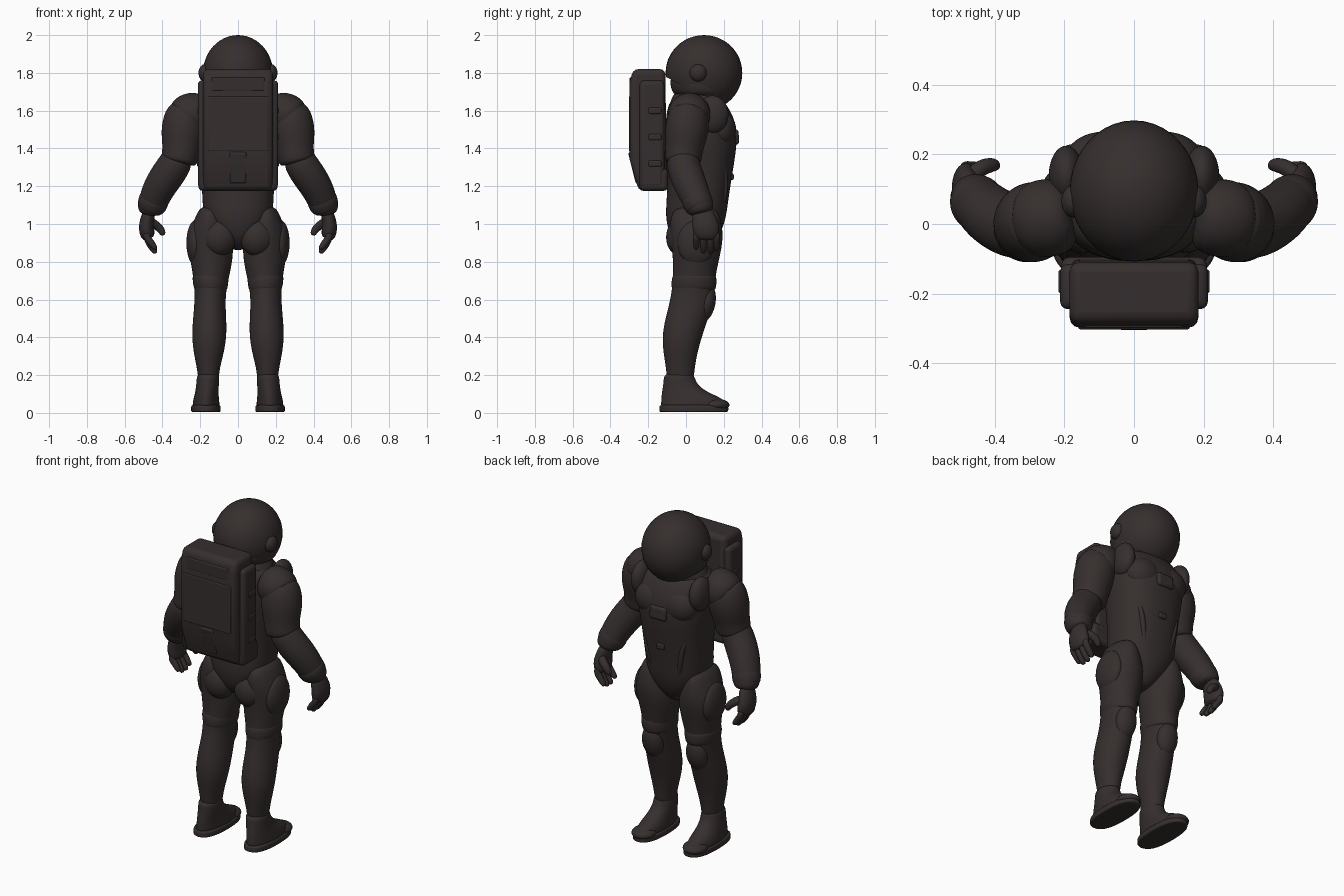
import bpy, bmesh, math
from mathutils import Vector, Matrix

if "Cube" in bpy.data.objects:
    bpy.data.objects.remove(bpy.data.objects["Cube"])

COLOUR = (0.036, 0.028, 0.027, 1)
suit = bpy.data.materials.new("dark_suit")
suit.use_nodes = True
suit.diffuse_color = COLOUR
bsdf = suit.node_tree.nodes["Principled BSDF"]
bsdf.inputs["Base Color"].default_value = COLOUR
bsdf.inputs["Roughness"].default_value = 0.7


def finish(name, bm, mirror=False, subdiv=0, bevel=0):
    """Turn a bmesh in world space into a smooth object with modifiers."""
    bmesh.ops.recalc_face_normals(bm, faces=bm.faces)
    mesh = bpy.data.meshes.new(name)
    bm.to_mesh(mesh)
    bm.free()
    mesh.materials.append(suit)
    obj = bpy.data.objects.new(name, mesh)
    bpy.context.collection.objects.link(obj)
    if bevel:
        mod = obj.modifiers.new("bevel", 'BEVEL')
        mod.width, mod.segments = bevel, 3
    if mirror:
        obj.modifiers.new("mirror", 'MIRROR')
    if subdiv:
        mod = obj.modifiers.new("subdiv", 'SUBSURF')
        mod.levels = mod.render_levels = subdiv
    bpy.ops.object.select_all(action='DESELECT')
    obj.select_set(True)
    bpy.context.view_layer.objects.active = obj
    bpy.ops.object.shade_smooth_by_angle(angle=math.radians(40))
    return obj


def skin(name, loops, mirror=False, subdiv=2):
    """Bridge equal loops of points and cap both ends."""
    bm = bmesh.new()
    rows = [[bm.verts.new(p) for p in loop] for loop in loops]
    n = len(rows[0])
    for a, b in zip(rows, rows[1:]):
        for i in range(n):
            bm.faces.new((a[i], a[(i + 1) % n], b[(i + 1) % n], b[i]))
    bm.faces.new(rows[0])
    bm.faces.new(rows[-1])
    return finish(name, bm, mirror, subdiv)


def loft(name, rings, mirror=False, power=1.0, n=16):
    """Level rings given as x0, x1, y0, y1, z."""
    def bend(v):
        return math.copysign(abs(v) ** power, v)
    loops = []
    for x0, x1, y0, y1, z in rings:
        angles = [math.tau * i / n for i in range(n)]
        loops.append([((x0 + x1) / 2 + (x1 - x0) / 2 * bend(math.cos(a)),
                       (y0 + y1) / 2 + (y1 - y0) / 2 * bend(math.sin(a)), z) for a in angles])
    return skin(name, loops, mirror)


def tube(name, path, mirror=True, flat=1.0, n=12):
    """Round sections of x, y, z, radius set square to the path."""
    pts = [Vector(p[:3]) for p in path]
    loops = []
    for i, p in enumerate(path):
        along = (pts[min(i + 1, len(pts) - 1)] - pts[max(i - 1, 0)]).normalized()
        side = Vector((0, 1, 0)).cross(along).normalized()
        deep = along.cross(side)
        loops.append([pts[i] + p[3] * (flat * side * math.cos(a) + deep * math.sin(a))
                      for a in (math.tau * k / n for k in range(n))])
    return skin(name, loops, mirror)


def box(name, centre, size, bevel, mirror=False, tilt=0):
    bm = bmesh.new()
    bmesh.ops.create_cube(bm, size=1, matrix=Matrix.Translation(centre)
                          @ Matrix.Rotation(math.radians(tilt), 4, 'X') @ Matrix.Diagonal((*size, 1)))
    return finish(name, bm, mirror, bevel=bevel)


def ball(name, centre, radii, mirror=False, tilt=0, cut=None):
    bm = bmesh.new()
    bmesh.ops.create_uvsphere(bm, u_segments=40, v_segments=24, radius=1,
                              matrix=Matrix.Translation(centre)
                              @ Matrix.Rotation(math.radians(tilt), 4, 'X') @ Matrix.Diagonal((*radii, 1)))
    if cut:
        geom = bm.verts[:] + bm.edges[:] + bm.faces[:]
        res = bmesh.ops.bisect_plane(bm, geom=geom, plane_co=cut[0], plane_no=cut[1], clear_inner=True)
        edges = [e for e in res["geom_cut"] if isinstance(e, bmesh.types.BMEdge)]
        bmesh.ops.contextual_create(bm, geom=edges)
    return finish(name, bm, mirror)


# Helmet with a slanted lower rim, ear pods and collar
ball("helmet", (0, 0.095, 1.8), (0.185, 0.203, 0.2), cut=((0, -0.1, 1.775), (0, 0.46, 0.89)))
ball("ear_pod", (0.175, 0.065, 1.8), (0.034, 0.046, 0.046), True)
loft("rear_helmet_rim", [(-.16, .16, -.06, .25, 1.66), (-.18, .18, -.085, .25, 1.72),
                         (-.18, .18, -.09, .24, 1.77), (-.15, .15, -.06, .2, 1.8)])
loft("collar", [(-.19, .19, -.09, .2, 1.58), (-.18, .18, -.09, .21, 1.64),
                (-.15, .15, -.07, .21, 1.69), (-.12, .12, -.03, .18, 1.72)])

# Torso tapering into the crotch
loft("torso", [(-.03, .03, -.0, .1, .86), (-.07, .07, -.06, .15, .9), (-.13, .13, -.095, .19, .96),
               (-.185, .185, -.11, .215, 1.04), (-.19, .19, -.105, .225, 1.12),
               (-.195, .195, -.1, .24, 1.22), (-.205, .205, -.11, .26, 1.34),
               (-.22, .22, -.11, .275, 1.45), (-.22, .22, -.11, .262, 1.55),
               (-.21, .21, -.1, .225, 1.62), (-.15, .15, -.07, .18, 1.68)], power=.85, n=20)
ball("chest_pad", (.09, .18, 1.5), (.11, .085, .1), True)
box("chest_control_box", (0, .255, 1.46), (.11, .05, .08), .015, tilt=4)
box("belly_clip", (0, .238, 1.25), (.05, .03, .035), .008)
tube("front_seam", [(.16, .17, 1.38, .014), (.12, .215, 1.26, .016), (.1, .2, 1.12, .016),
                    (.06, .17, 1.0, .014), (.02, .125, .92, .01)])
ball("shoulder_strap", (.195, .14, 1.58), (.05, .085, .1), True)

# Backpack: profile extruded across, with flanks, panels and latches
profile = [(-.11, 1.82), (-.28, 1.82), (-.298, 1.75), (-.298, 1.34), (-.25, 1.175), (-.1, 1.175)]
bm = bmesh.new()
face = bm.faces.new([bm.verts.new((-.185, y, z)) for y, z in profile])
moved = bmesh.ops.extrude_face_region(bm, geom=[face])["geom"]
bmesh.ops.translate(bm, vec=(.37, 0, 0), verts=[v for v in moved if isinstance(v, bmesh.types.BMVert)])
finish("backpack", bm, bevel=.028)
box("backpack_flank", (.185, -.18, 1.475), (.055, .13, .57), .022, True)
box("backpack_base", (0, -.17, 1.235), (.42, .15, .12), .025)
box("backpack_panel", (0, -.296, 1.53), (.32, .014, .29), .006)
box("backpack_lid", (0, -.292, 1.74), (.28, .014, .07), .006)
box("backpack_latch", (0, -.272, 1.3), (.09, .03, .17), .01, tilt=14)
for i, z in enumerate((1.32, 1.46, 1.6)):
    box(f"flank_latch_{i + 1}", (.205, -.165, z), (.025, .07, .035), .009, True)

# Arms
tube("shoulder", [(.17, .03, 1.6, .09), (.22, .02, 1.595, .115), (.27, .015, 1.575, .12), (.31, .01, 1.54, .1)])
tube("upper_arm", [(.25, .02, 1.64, .05), (.275, .015, 1.6, .105), (.285, .01, 1.54, .12),
                   (.295, 0, 1.47, .118), (.3, -.01, 1.4, .103), (.31, -.015, 1.34, .102),
                   (.315, -.015, 1.32, .09)])
tube("forearm", [(.31, -.015, 1.37, .085), (.335, -.015, 1.315, .092), (.38, .005, 1.25, .094),
                 (.425, .035, 1.18, .088), (.452, .065, 1.11, .08), (.463, .08, 1.075, .074),
                 (.465, .085, 1.05, .055)])
tube("wrist_cuff", [(.435, .045, 1.15, .075), (.445, .055, 1.13, .086), (.46, .075, 1.085, .08),
                    (.465, .08, 1.07, .06)])

# Hands
tube("palm", [(.467, .085, 1.08, .055), (.48, .095, 1.03, .065), (.486, .105, .985, .075),
              (.48, .11, .94, .07), (.47, .11, .92, .05)], flat=.58)
for i, y in enumerate((.055, .092, .129, .162)):
    drop = (.02, 0, 0, .015)[i]
    tube(f"finger_{i + 1}", [(.485, y, .96, .019), (.482, y, .925, .021), (.466, y, .89 + drop, .02),
                             (.446, y, .862 + drop, .018), (.433, y, .845 + drop, .012)], n=8)
tube("thumb", [(.475, .13, 1.02, .025), (.445, .16, 1.0, .027), (.415, .17, .98, .024),
               (.4, .17, .955, .02), (.395, .165, .94, .012)], n=8)

# Legs, with hip pad, knee pad and thigh band
loft("leg", [(.1, .21, -.1, .04, .15), (.1, .215, -.105, .045, .22), (.075, .235, -.12, .06, .31),
             (.058, .247, -.13, .085, .4), (.06, .24, -.112, .12, .5), (.065, .232, -.09, .145, .58),
             (.06, .232, -.075, .15, .66), (.035, .245, -.07, .165, .76), (.02, .265, -.075, .19, .86),
             (.03, .265, -.085, .2, .94), (.06, .235, -.09, .19, 1.02), (.1, .2, -.06, .16, 1.1)], True)
ball("hip_pad", (.225, .055, .9), (.048, .1, .12), True)
ball("buttock", (.1, -.03, .93), (.09, .075, .1), True)
loft("thigh_band", [(.06, .22, -.065, .15, .64), (.053, .238, -.082, .163, .66),
                    (.045, .245, -.078, .166, .72), (.06, .235, -.06, .15, .745)], True)
ball("knee_pad", (.148, .105, .58), (.065, .05, .1), True, tilt=-12)

# Boots
loft("boot_sole", [(.095, .245, -.142, .222, .004), (.09, .25, -.146, .228, .006),
                   (.09, .25, -.145, .228, .035), (.095, .245, -.14, .22, .045)], True, power=.8)
loft("boot", [(.098, .242, -.138, .218, .02), (.096, .242, -.136, .222, .05), (.1, .236, -.134, .19, .08),
              (.102, .228, -.13, .115, .11), (.1, .222, -.122, .06, .15),
              (.098, .22, -.12, .048, .19), (.105, .212, -.108, .035, .21)], True)
ball("toe_cap", (.172, .155, .042), (.068, .075, .034), True)
